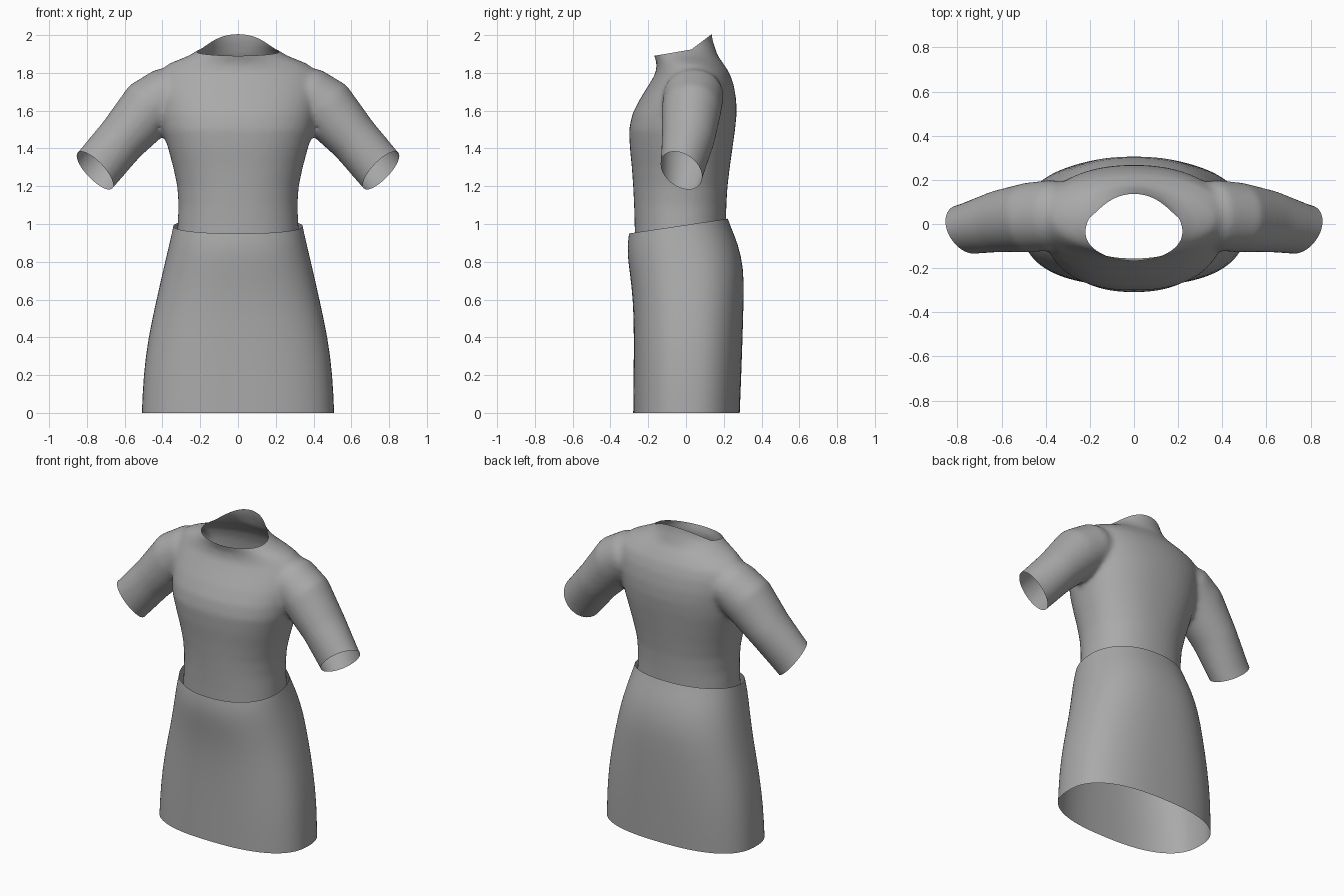
import bpy, bmesh, math
from mathutils import Vector

if "Cube" in bpy.data.objects:
    bpy.data.objects.remove(bpy.data.objects["Cube"], do_unlink=True)

SEGMENTS = 48
grey = bpy.data.materials.new("cloth grey")
grey.use_nodes = True
colour = (0.4, 0.4, 0.4, 1)
grey.diffuse_color = colour
grey.node_tree.nodes["Principled BSDF"].inputs["Base Color"].default_value = colour


def spow(v, e):
    return math.copysign(abs(v) ** e, v)


def body_ring(z, half, front, back, power, tilt=0.0):
    """Rounded horizontal section between a front and a back depth."""
    mid, depth, ring = (front + back) / 2, (back - front) / 2, []
    for i in range(SEGMENTS):
        a = math.tau * i / SEGMENTS
        y = mid + depth * spow(math.sin(a), 2 / power)
        ring.append(Vector((half * spow(math.cos(a), 2 / power), y, z + tilt * y)))
    return ring


def arm_ring(centre, normal, radius, depth, side):
    """Oval section across the arm."""
    n = Vector(normal).normalized()
    v = (Vector((0, 1, 0)) - n * n.y).normalized()
    u = v.cross(n)
    ring = []
    for i in range(SEGMENTS):
        a = math.tau * i / SEGMENTS
        p = Vector(centre) + u * radius * math.cos(a) + v * depth * math.sin(a)
        ring.append(Vector((p.x * side, p.y, p.z)))
    return ring


def loft(bm, rings, capped):
    loops = [[bm.verts.new(p) for p in r] for r in rings]
    faces = []
    for a, b in zip(loops, loops[1:]):
        for i in range(SEGMENTS):
            j = (i + 1) % SEGMENTS
            faces.append(bm.faces.new((a[i], a[j], b[j], b[i])))
    if capped:
        faces += [bm.faces.new(loops[0][::-1]), bm.faces.new(loops[-1])]
        bmesh.ops.recalc_face_normals(bm, faces=faces)


def make_object(name, bm):
    mesh = bpy.data.meshes.new(name)
    bm.to_mesh(mesh)
    bm.free()
    mesh.materials.append(grey)
    mesh.shade_smooth()
    obj = bpy.data.objects.new(name, mesh)
    bpy.context.collection.objects.link(obj)
    return obj


# Skirt: open tube, tilted waist, flared hem
bm = bmesh.new()
loft(bm, [body_ring(*r) for r in (
    (0.0, 0.51, -0.28, 0.285, 2.5),
    (0.2, 0.502, -0.278, 0.293, 2.5),
    (0.4, 0.476, -0.276, 0.3, 2.45),
    (0.6, 0.432, -0.28, 0.306, 2.4, 0.02),
    (0.75, 0.398, -0.297, 0.307, 2.35, 0.05),
    (0.87, 0.37, -0.311, 0.275, 2.3, 0.1),
    (0.95, 0.352, -0.308, 0.238, 2.25, 0.14),
    (0.995, 0.343, -0.302, 0.222, 2.2, 0.15))], False)
skirt = make_object("skirt", bm)
sub = skirt.modifiers.new("soften", "SUBSURF")
sub.levels = sub.render_levels = 1

# Shirt: solid torso and arms, fused and smoothed
bm = bmesh.new()
loft(bm, [body_ring(*r) for r in (
    (0.8, 0.33, -0.27, 0.21, 2.2),
    (1.0, 0.32, -0.272, 0.212, 2.2),
    (1.1, 0.315, -0.275, 0.214, 2.2),
    (1.2, 0.322, -0.28, 0.22, 2.2),
    (1.3, 0.343, -0.287, 0.232, 2.25),
    (1.4, 0.37, -0.297, 0.246, 2.3),
    (1.5, 0.4, -0.302, 0.26, 2.3),
    (1.58, 0.415, -0.285, 0.268, 2.25),
    (1.66, 0.43, -0.245, 0.266, 2.2),
    (1.74, 0.44, -0.195, 0.252, 2.1),
    (1.8, 0.43, -0.16, 0.23, 2.0),
    (1.85, 0.365, -0.155, 0.198, 1.9),
    (1.89, 0.265, -0.168, 0.168, 1.9),
    (1.93, 0.195, -0.178, 0.155, 2.0),
    (1.97, 0.175, -0.18, 0.142, 2.0),
    (2.1, 0.165, -0.18, 0.125, 2.0))], True)
for side in (-1, 1):
    loft(bm, [arm_ring(*r, side) for r in (
        ((0.24, 0.04, 1.71), (1, 0, -0.25), 0.12, 0.13),
        ((0.37, 0.04, 1.685), (1, 0, -0.5), 0.15, 0.16),
        ((0.475, 0.03, 1.61), (0.8, -0.05, -0.65), 0.16, 0.158),
        ((0.615, 0.012, 1.45), (0.7, -0.1, -0.72), 0.135, 0.14),
        ((0.755, -0.022, 1.285), (0.7, -0.15, -0.7), 0.133, 0.116),
        ((0.9, -0.055, 1.12), (0.7, -0.2, -0.7), 0.13, 0.108))], True)
shirt = make_object("shirt", bm)
remesh = shirt.modifiers.new("fuse", "REMESH")
remesh.mode = "VOXEL"
remesh.voxel_size = 0.014
smooth = shirt.modifiers.new("smooth", "SMOOTH")
smooth.factor = 0.5
smooth.iterations = 14
bpy.context.view_layer.update()
solid = shirt.evaluated_get(bpy.context.evaluated_depsgraph_get())
bm = bmesh.new()
bm.from_mesh(solid.data)

# Open the neck, cuffs and hem: (points on plane, outward normal)
neck_front = (Vector((0, -0.17, 1.89)), Vector((0, -0.17, 1)))
neck_back = (Vector((0, 0.13, 2.0)), Vector((0, -0.75, 1)))
hem = (Vector((0, 0, 0.9)), Vector((0, 0, -1)))
cuffs = [(Vector((0.755 * s, -0.03, 1.285)), Vector((0.64 * s, -0.38, -0.62))) for s in (-1, 1)]
for point, normal in [neck_front, neck_back, hem] + cuffs:
    bmesh.ops.bisect_plane(bm, geom=bm.verts[:] + bm.edges[:] + bm.faces[:],
                           plane_co=point, plane_no=normal)


def beyond(p, plane):
    return (p - plane[0]).dot(plane[1]) > 0


def removed(p):
    neck = abs(p.x) < 0.25 and beyond(p, neck_front) and beyond(p, neck_back) and p.z > 1.86
    cuff = abs(p.x) > 0.55 and any(beyond(p, c) and p.x * c[0].x > 0 for c in cuffs)
    return neck or cuff or beyond(p, hem)


bmesh.ops.delete(bm, geom=[f for f in bm.faces if removed(f.calc_center_median())],
                 context="FACES")
shirt.modifiers.clear()
bm.to_mesh(shirt.data)
bm.free()
shirt.data.shade_smooth()
if not shirt.data.materials:
    shirt.data.materials.append(grey)
